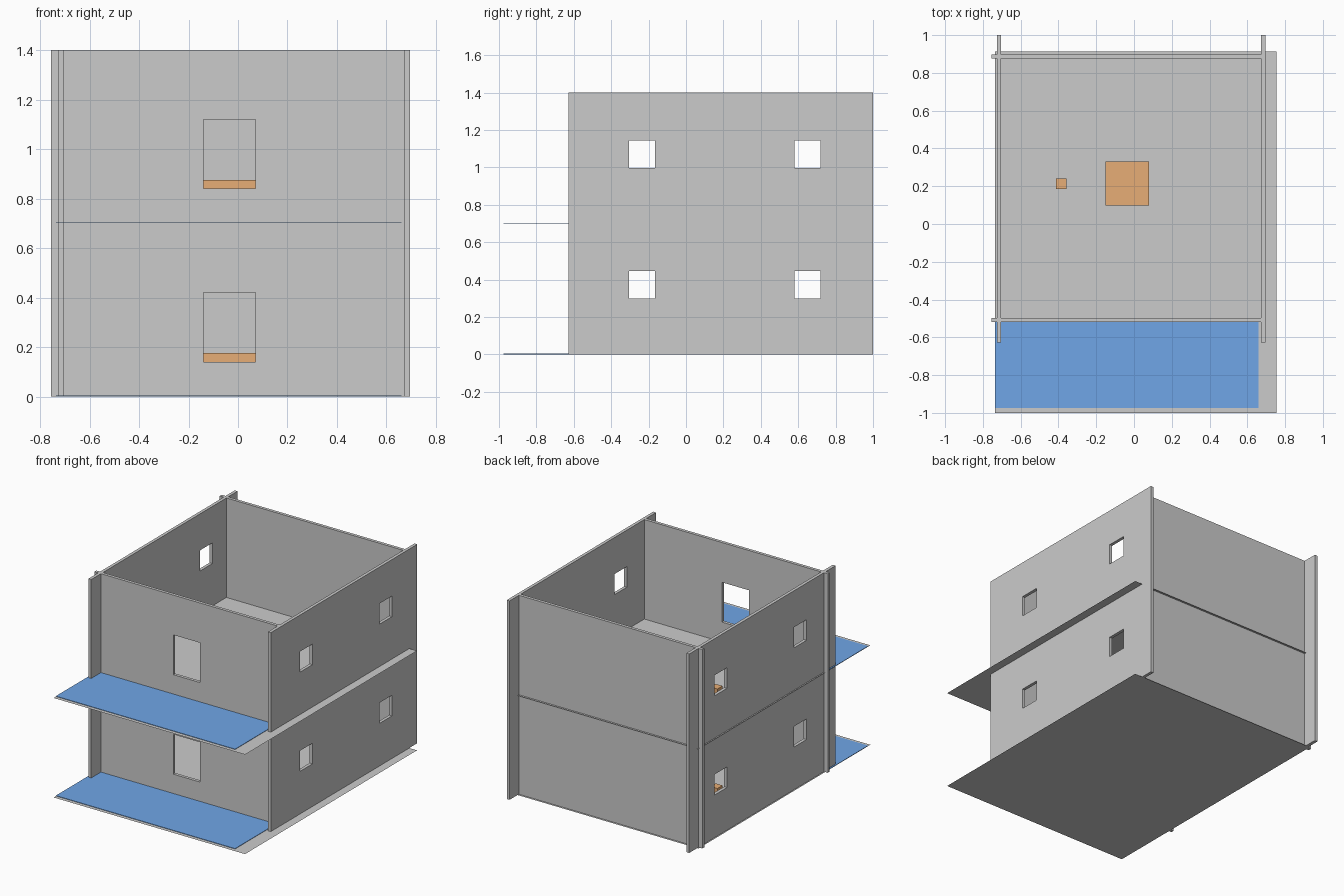
import bpy, bmesh
from mathutils import Vector

if "Cube" in bpy.data.objects:
    bpy.data.objects.remove(bpy.data.objects["Cube"])

STOREY = 0.70
HEIGHT = 1.40


def material(name, rgb):
    m = bpy.data.materials.new(name)
    m.diffuse_color = (*rgb, 1)
    m.use_nodes = True
    m.node_tree.nodes["Principled BSDF"].inputs["Base Color"].default_value = m.diffuse_color
    return m


def finish(name, bm, mat=None):
    mesh = bpy.data.meshes.new(name)
    bmesh.ops.recalc_face_normals(bm, faces=bm.faces[:])
    bm.to_mesh(mesh)
    bm.free()
    ob = bpy.data.objects.new(name, mesh)
    bpy.context.collection.objects.link(ob)
    if mat:
        mesh.materials.append(mat)
    return ob


def box(name, lo, hi, mat=None):
    lo, hi = Vector(lo), Vector(hi)
    bm = bmesh.new()
    bmesh.ops.create_cube(bm, size=1)
    for v in bm.verts:
        v.co = (lo + hi) / 2 + v.co * (hi - lo)
    return finish(name, bm, mat)


def wall(name, axis, span, faces, holes):
    """Upright panel along 'x' or 'y' with rectangular holes (u0, u1, z0, z1)."""
    us = sorted({*span, *(u for h in holes for u in h[:2])})
    zs = sorted({0, HEIGHT, *(z for h in holes for z in h[2:])})
    place = (lambda u, d, z: (u, d, z)) if axis == 'x' else (lambda u, d, z: (d, u, z))
    bm = bmesh.new()
    grid = {(u, z): bm.verts.new(place(u, faces[0], z)) for u in us for z in zs}
    for u0, u1 in zip(us, us[1:]):
        for z0, z1 in zip(zs, zs[1:]):
            cu, cz = (u0 + u1) / 2, (z0 + z1) / 2
            if any(h[0] < cu < h[1] and h[2] < cz < h[3] for h in holes):
                continue
            bm.faces.new([grid[k] for k in ((u0, z0), (u1, z0), (u1, z1), (u0, z1))])
    # give the panel its thickness
    ext = bmesh.ops.extrude_face_region(bm, geom=bm.faces[:], use_keep_orig=True)
    moved = [g for g in ext['geom'] if isinstance(g, bmesh.types.BMVert)]
    bmesh.ops.translate(bm, verts=moved, vec=place(0, faces[1] - faces[0], 0))
    return finish(name, bm)


blue = material("terrace_blue", (0.16, 0.38, 0.80))
wood = material("furniture_wood", (0.80, 0.42, 0.18))

# side walls, two windows on each storey
windows = [(y, y + 0.14, z, z + 0.145)
           for z in (0.30, 0.998) for y in (-0.305, 0.58)]
wall("left_wall", 'y', (-0.628, 1.0), (-0.725, -0.703), windows)
wall("right_wall", 'y', (-0.628, 1.0), (0.673, 0.695), windows)

# front wall with a doorway per storey, plain back wall
doors = [(-0.14, 0.07, z + 0.14, z + 0.42) for z in (0, STOREY)]
wall("front_wall", 'x', (-0.755, 0.69), (-0.52, -0.498), doors)
box("back_wall", (-0.755, 0.875, 0), (0.69, 0.897, HEIGHT))

for level, z in (("lower", 0), ("upper", STOREY)):
    # paper-thin floor sheet
    bm = bmesh.new()
    bm.faces.new([bm.verts.new((x, y, z)) for x, y in
                  ((-0.735, -1), (0.755, -1), (0.755, 0.912), (-0.735, 0.912))])
    finish(level + "_floor", bm)
    # blue terrace covering in front of the door
    box(level + "_terrace", (-0.735, -0.975, z + 0.001), (0.66, -0.51, z + 0.004), blue)
    # table and stool
    box(level + "_table", (-0.152, 0.098, z + 0.001), (0.08, 0.33, z + 0.176), wood)
    box(level + "_stool", (-0.413, 0.184, z + 0.001), (-0.358, 0.24, z + 0.08), wood)
